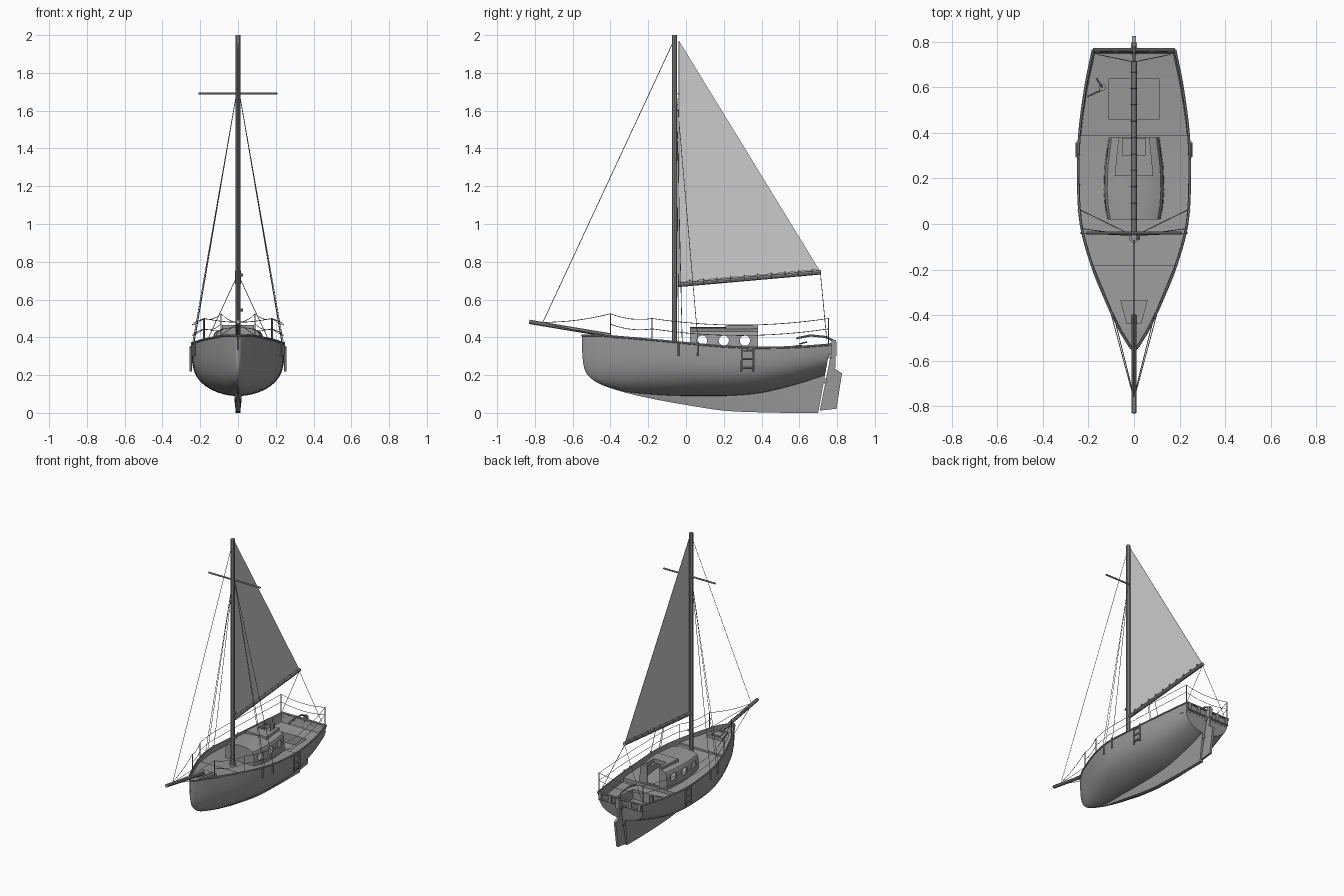
import bpy, bmesh, math
from mathutils import Vector

if "Cube" in bpy.data.objects:
    bpy.data.objects.remove(bpy.data.objects["Cube"])


def material(name, v):
    m = bpy.data.materials.new(name)
    m.use_nodes = True
    m.diffuse_color = (v, v, v, 1)
    m.node_tree.nodes["Principled BSDF"].inputs["Base Color"].default_value = (v, v, v, 1)
    return m


GREY = material("hull grey", 0.32)
PALE = material("sail pale grey", 0.6)


def add(name, data, mat=GREY):
    ob = bpy.data.objects.new(name, data)
    bpy.context.scene.collection.objects.link(ob)
    data.materials.append(mat)
    return ob


def bake(ob):
    """Replace an object by its evaluated mesh."""
    dg = bpy.context.evaluated_depsgraph_get()
    mesh = bpy.data.meshes.new_from_object(ob.evaluated_get(dg))
    name, mat = ob.name, ob.data.materials[0]
    bpy.data.objects.remove(ob)
    new = bpy.data.objects.new(name, mesh)
    bpy.context.scene.collection.objects.link(new)
    if not mesh.materials:
        mesh.materials.append(mat)
    return new


def smooth(ob, angle=35):
    bpy.ops.object.select_all(action='DESELECT')
    ob.select_set(True)
    bpy.context.view_layer.objects.active = ob
    bpy.ops.object.shade_smooth_by_angle(angle=math.radians(angle))


def loft(name, rows, caps=(), mat=GREY):
    bm = bmesh.new()
    vs = [[bm.verts.new(p) for p in row] for row in rows]
    for a, b in zip(vs, vs[1:]):
        for i in range(len(a) - 1):
            bm.faces.new((a[i], a[i + 1], b[i + 1], b[i]))
    for c in caps:
        bm.faces.new(vs[c])
    bmesh.ops.remove_doubles(bm, verts=bm.verts, dist=0.0005)
    bmesh.ops.recalc_face_normals(bm, faces=bm.faces)
    mesh = bpy.data.meshes.new(name)
    bm.to_mesh(mesh)
    bm.free()
    return add(name, mesh, mat)


def prism(name, outline, axis, lo, hi, mat=GREY):
    """Extrude a 2D outline along axis 0 (x) or 2 (z)."""
    def place(p, d):
        return (d, *p) if axis == 0 else (*p, d)
    rows = [[place(p, d) for p in list(outline) + [outline[0]]] for d in (lo, hi)]
    return loft(name, rows, (), mat) if mat is None else capped(name, rows, mat)


def capped(name, rows, mat):
    bm = bmesh.new()
    a, b = [[bm.verts.new(p) for p in r[:-1]] for r in rows]
    n = len(a)
    bm.faces.new(a)
    bm.faces.new(b)
    for i in range(n):
        bm.faces.new((a[i], a[(i + 1) % n], b[(i + 1) % n], b[i]))
    bmesh.ops.recalc_face_normals(bm, faces=bm.faces)
    mesh = bpy.data.meshes.new(name)
    bm.to_mesh(mesh)
    bm.free()
    return add(name, mesh, mat)


def box(name, x, y, z, mat=GREY):
    return prism(name, [(x[0], y[0]), (x[1], y[0]), (x[1], y[1]), (x[0], y[1])], 2, *z, mat)


def tube(name, paths, r, mat=GREY, res=3):
    cu = bpy.data.curves.new(name, 'CURVE')
    cu.dimensions = '3D'
    cu.bevel_depth, cu.bevel_resolution, cu.use_fill_caps = r, res, True
    for path in paths:
        s = cu.splines.new('POLY')
        s.points.add(len(path) - 1)
        for p, co in zip(s.points, path):
            p.co = (*co, 1)
    ob = bake(add(name, cu, mat))
    smooth(ob)
    return ob


def both(path):
    return [[(s * x, y, z) for x, y, z in path] for s in (1, -1)]


def sag(a, b, drop, n=8):
    a, b = Vector(a), Vector(b)
    return [a.lerp(b, i / n) - Vector((0, 0, drop * 4 * i / n * (1 - i / n))) for i in range(n + 1)]


# Hull stations: y, half beam, sheer height, body bottom, keel bottom
KEYS = [(-.55, .004, .41, .33, .33), (-.54, .016, .41, .24, .24), (-.51, .035, .41, .19, .19),
        (-.45, .07, .41, .152, .15), (-.33, .125, .4, .115, .11), (-.18, .185, .387, .098, .075),
        (0, .233, .37, .09, .042), (.2, .245, .352, .09, .012), (.39, .24, .345, .105, .003),
        (.6, .213, .35, .15, 0), (.765, .18, .362, .2, 0)]
STATIONS = []
for i in range(len(KEYS) - 1):
    p0, p1, p2, p3 = [KEYS[min(max(i + k, 0), len(KEYS) - 1)] for k in (-1, 0, 1, 2)]
    for t in (0, .25, .5, .75):
        STATIONS.append([max(min(b, c), min(max(b, c) + .004,
                        b + t / 2 * (c - a + t * (2*a - 5*b + 4*c - d + t * (3*(b - c) + d - a)))))
                        for a, b, c, d in zip(p0, p1, p2, p3)])
STATIONS.append(list(KEYS[-1]))


def at(y):
    """Half beam and sheer height at a given y."""
    for a, b in zip(STATIONS, STATIONS[1:]):
        if y <= b[0]:
            t = max(0, (y - a[0]) / (b[0] - a[0]))
            return a[1] + t * (b[1] - a[1]), a[2] + t * (b[2] - a[2])
    return STATIONS[-1][1:3]


def section(st):
    y, b, zs, zb, zk = st
    w = min(.02, b * .5, (zb - zk) * .6)
    half = []
    for k in range(13):
        d = math.sin(k / 12 * math.pi / 2)
        half.append((w + (b - w) * max(0, 1 - d ** 3.5) ** .625, zs - (zs - zb) * d))
    half += [(w * .85, (zb + zk) / 2), (w * .6, zk), (0, zk)]
    rake = .18 * max(0, (y - .39) / .375)
    pts = half + [(-x, z) for x, z in half[-2::-1]]
    return [(x, y + (z - zs) * rake, z) for x, z in pts]


hull = loft("hull", [section(s) for s in STATIONS], (-1,))
shell = hull.modifiers.new("shell", 'SOLIDIFY')
shell.thickness, shell.offset = .006, -1
smooth(bake(hull), 40)
tube("cap_rail", both([(b, y, z) for y, b, z, _, _ in STATIONS]), .006)
tube("transom_rail", [[(-.18, .765, .362), (.18, .765, .362)]], .008)
tube("transom_trim", [[(-.176, .762, .315), (.176, .762, .315)]], .006)
for x in (-.16, -.08, 0, .08, .16):
    box("transom_block", (x - .012, x + .012), (.755, .772), (.315, .362))

# Stepped deck with a sunken cockpit well
levels = [(s[0], .022, 0) for s in STATIONS if s[0] < -.18] + [(-.18, .022, 0)]
levels += [(s[0], .035, 0) for s in STATIONS if -.181 < s[0] < .385] + [(.39, .035, 0), (.39, .06, 0)]
levels += [(y, .06, well) for y, well in ((.46, 0), (.46, .07), (.64, .07), (.64, 0), (.7, 0), (.755, 0))]
rows = []
for y, depth, well in levels:
    b, z = at(y)
    b = max(b - .004, .001)
    w, z = min(.11, b), z - depth
    rows.append([(-b, y, z), (-w, y, z), (-w, y, z - well), (w, y, z - well), (w, y, z), (b, y, z)])
loft("deck", rows)

# Cabin with round portholes and a companionway
rows = []
for y, w in ((.02, .118), (.08, .129), (.15, .134), (.25, .13), (.38, .112)):
    half = [(w, .3), (w * .96, .415), (w * .88, .432), (w * .6, .446), (w * .3, .452)]
    rows.append([(x, y, z) for x, z in half + [(0, .454)] + [(-x, z) for x, z in half[::-1]]])
cabin = loft("cabin", rows, (0, -1))
wall = cabin.modifiers.new("wall", 'SOLIDIFY')
wall.thickness, wall.offset = .007, -1
hatch = prism("cabin_hatch", [(-.085, .21), (.085, .21), (.068, .382), (-.068, .382)], 2, .435, .465)
cutters = [box("doorway_cutter", (-.05, .05), (.3, .42), (.32, .49))]
for y in (.085, .2, .312):
    ring = [(y + .027 * math.cos(a * math.pi / 12), .383 + .027 * math.sin(a * math.pi / 12)) for a in range(24)]
    cutters.append(prism("porthole_cutter", ring, 0, -.3, .3))
for ob, tools in ((cabin, cutters), (hatch, cutters[:1])):
    for c in tools:
        c.hide_render = True
        m = ob.modifiers.new("cut", 'BOOLEAN')
        m.operation, m.object, m.solver = 'DIFFERENCE', c, 'EXACT'
    smooth(bake(ob), 30)
for c in cutters:
    bpy.data.objects.remove(c)

# Foredeck hatch
prism("fore_hatch", [(-.032, -.44), (.032, -.44), (.06, -.335), (-.06, -.335)], 2, .37, .4)
prism("fore_hatch_lid", [(-.018, -.43), (.018, -.43), (.035, -.345), (-.035, -.345)], 2, .4, .406)

# Spars
tube("mast", [[(0, -.06, .33), (0, -.06, 2)]], .014)
tube("mast_foot", [[(0, -.06, .33), (0, -.06, .36)]], .022)
tube("spreader", [[(-.21, -.04, 1.69), (.21, -.04, 1.69)]], .006)
tube("boom", [[(0, -.045, .678), (0, .715, .745)]], .013)
tube("bowsprit", [[(0, -.83, .482), (0, -.4, .41)]], .012)
for z in (.545, .73):
    tube("mast_cleat", [[(.008, -.06, z), (.026, -.06, z)]], .008)

# Sail and its lacing
prism("sail", [(-.037, 1.97), (-.037, .693), (.705, .758)], 0, -.001, .001, PALE)
loops = []
for i in range(10):
    y, z = .02 + i * .072, .684 + i * .0064
    loops.append([(.015 * math.cos(a * math.pi / 5), y, z + .005 + .015 * math.sin(a * math.pi / 5)) for a in range(11)])
tube("sail_lacing", loops, .002, res=0)

# Standing and running rigging
stays = [[(0, -.76, .475), (0, -.06, 1.98)], [(0, -.037, 1.97), (0, -.037, .68)]]
for foot in ((.236, -.04, .36), (.242, .065, .36), (.232, -.02, .37)):
    stays += both([(.008, -.05, 1.69), foot])
stays += both([(0, -.77, .475), (.11, -.36, .395)])
stays += both([(0, .712, .735), (.16, .745, .39)])
tube("rigging", stays, .0018, res=0)
for y in (-.04, .06):
    b = at(y)[0] + .003
    tube("chainplate", both([(b, y, .3), (b, y, .375)]), .006)

# Stanchions and lifelines
posts = [(at(y)[0] - .004, y, z) for y, z in ((-.4, .525), (-.18, .5), (.755, .5))]
tube("stanchions", [q for x, y, z in posts for q in both([(x, y, at(y)[1] - .02), (x, y, z)])], .0035, res=1)
lines = both(sag((0, -.76, .48), posts[0], .012))
for drop in (0, .055):
    p = [Vector(q) - Vector((0, 0, drop)) for q in posts]
    lines += both(sag(p[0], p[1], .015))
    # long run follows the widest part of the rail
    run = sag(p[1], p[2], .035, 16)
    lines += both([(at(q.y)[0] - .004, q.y, q.z) for q in run])
    lines.append(sag(p[2], (-p[2].x, p[2].y, p[2].z), .02))
tube("lifelines", lines, .0018, res=0)

# Boarding ladders on both sides
rungs = []
for y in (.295, .357):
    rungs += both([(.25, y, .22), (.25, y, .352)])
for z in (.238, .285, .33):
    rungs += both([(.25, .295, z), (.25, .357, z)])
tube("ladders", rungs, .006, res=1)

# Rudder, tiller and winch
blade = [(.708, .012), (.797, .022), (.826, .21), (.79, .232), (.793, .385), (.772, .385), (.765, .3)]
prism("rudder", blade, 0, -.008, .008)
box("rudder_head", (-.013, .013), (.772, .798), (.3, .375))
for z in (.17, .3):
    tube("rudder_hinge", [[(-.016, .735 + (z - .17) * .2, z), (.016, .735 + (z - .17) * .2, z)]], .014)
tube("tiller", [[(0, .785, .38), (0, .74, .402), (0, .66, .41), (0, .585, .395)]], .006)
tube("winch", [[(-.14, .6, .29), (-.14, .6, .36)]], .016)
tube("winch_handle", [[(-.14, .6, .365), (-.165, .64, .375)], [(-.14, .59, .355), (-.205, .56, .35)]], .004)
